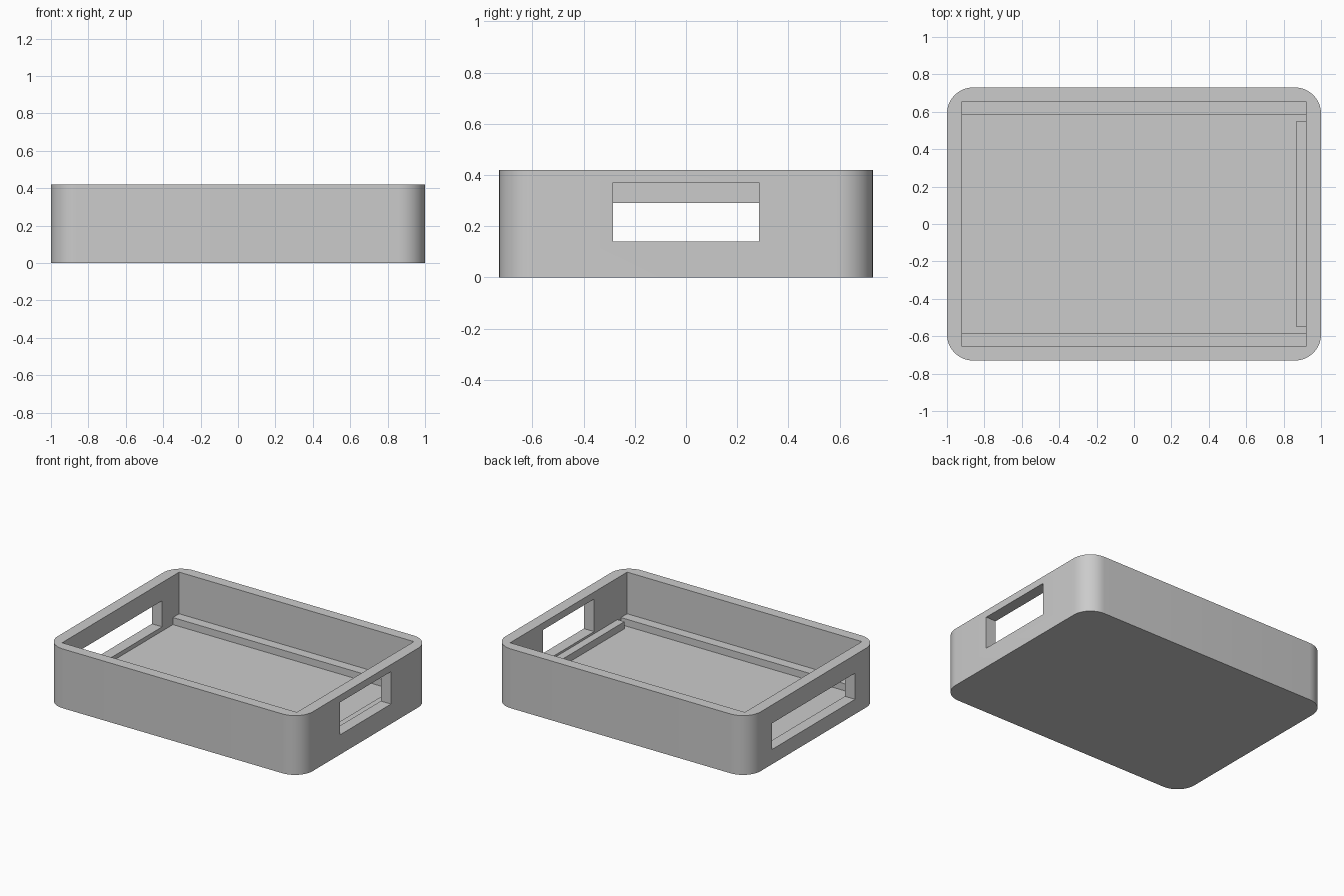
import bpy, bmesh, math

cube = bpy.data.objects.get("Cube")
if cube:
    bpy.data.objects.remove(cube, do_unlink=True)

# Overall sizes
HALF_X, HALF_Y, HEIGHT, RADIUS = 1.0, 0.73, 0.42, 0.14
IN_X, IN_Y, FLOOR, LEDGE = 0.92, 0.655, 0.075, 0.125

grey = bpy.data.materials.new("plain_grey")
grey.use_nodes = True
colour = (0.6, 0.6, 0.6, 1)
grey.diffuse_color = colour
grey.node_tree.nodes["Principled BSDF"].inputs["Base Color"].default_value = colour


def make_object(name, bm):
    bmesh.ops.recalc_face_normals(bm, faces=bm.faces)
    mesh = bpy.data.meshes.new(name)
    bm.to_mesh(mesh)
    bm.free()
    mesh.materials.append(grey)
    obj = bpy.data.objects.new(name, mesh)
    bpy.context.collection.objects.link(obj)
    return obj


def box(name, low, high):
    bm = bmesh.new()
    bmesh.ops.create_cube(bm, size=1)
    for v in bm.verts:
        v.co = [(a + b) / 2 + c * (b - a) for a, b, c in zip(low, high, v.co)]
    return make_object(name, bm)


def rounded_block(name, steps=12):
    bm = bmesh.new()
    verts = []
    for corner, (sx, sy) in enumerate([(1, 1), (-1, 1), (-1, -1), (1, -1)]):
        for i in range(steps + 1):
            a = math.radians(90) * (corner + i / steps)
            verts.append(bm.verts.new((sx * (HALF_X - RADIUS) + RADIUS * math.cos(a),
                                       sy * (HALF_Y - RADIUS) + RADIUS * math.sin(a), 0)))
    base = bm.faces.new(verts)
    top = bmesh.ops.extrude_face_region(bm, geom=[base], use_keep_orig=True)["geom"]
    for v in top:
        if isinstance(v, bmesh.types.BMVert):
            v.co.z = HEIGHT
    return make_object(name, bm)


def cut(target, cutter):
    cutter.hide_render = True
    mod = target.modifiers.new("cut", "BOOLEAN")
    mod.operation = "DIFFERENCE"
    mod.solver = "EXACT"
    mod.object = cutter
    bpy.context.view_layer.objects.active = target
    bpy.ops.object.modifier_apply(modifier=mod.name)
    bpy.data.objects.remove(cutter, do_unlink=True)


# Tray body with square-cornered cavity and an opening in each end wall
tray = rounded_block("tray_body")
cut(tray, box("cavity_cutter", (-IN_X, -IN_Y, FLOOR), (IN_X, IN_Y, 1)))
cut(tray, box("left_opening_cutter", (0.9, -0.285, 0.14), (1.1, 0.285, 0.37)))
cut(tray, box("right_opening_cutter", (-1.1, -0.465, 0.105), (-0.9, 0.465, 0.29)))

bpy.ops.object.select_all(action="DESELECT")
tray.select_set(True)
bpy.context.view_layer.objects.active = tray
bpy.ops.object.shade_smooth_by_angle(angle=math.radians(30))

# Support rails along the long walls
for name, side in (("front_rail", -1), ("back_rail", 1)):
    y0, y1 = sorted((side * 0.585, side * IN_Y))
    box(name, (-IN_X, y0, FLOOR), (IN_X, y1, LEDGE))

# Short ledge under the left opening
box("left_ledge", (0.865, -0.547, FLOOR), (IN_X, 0.547, LEDGE))
